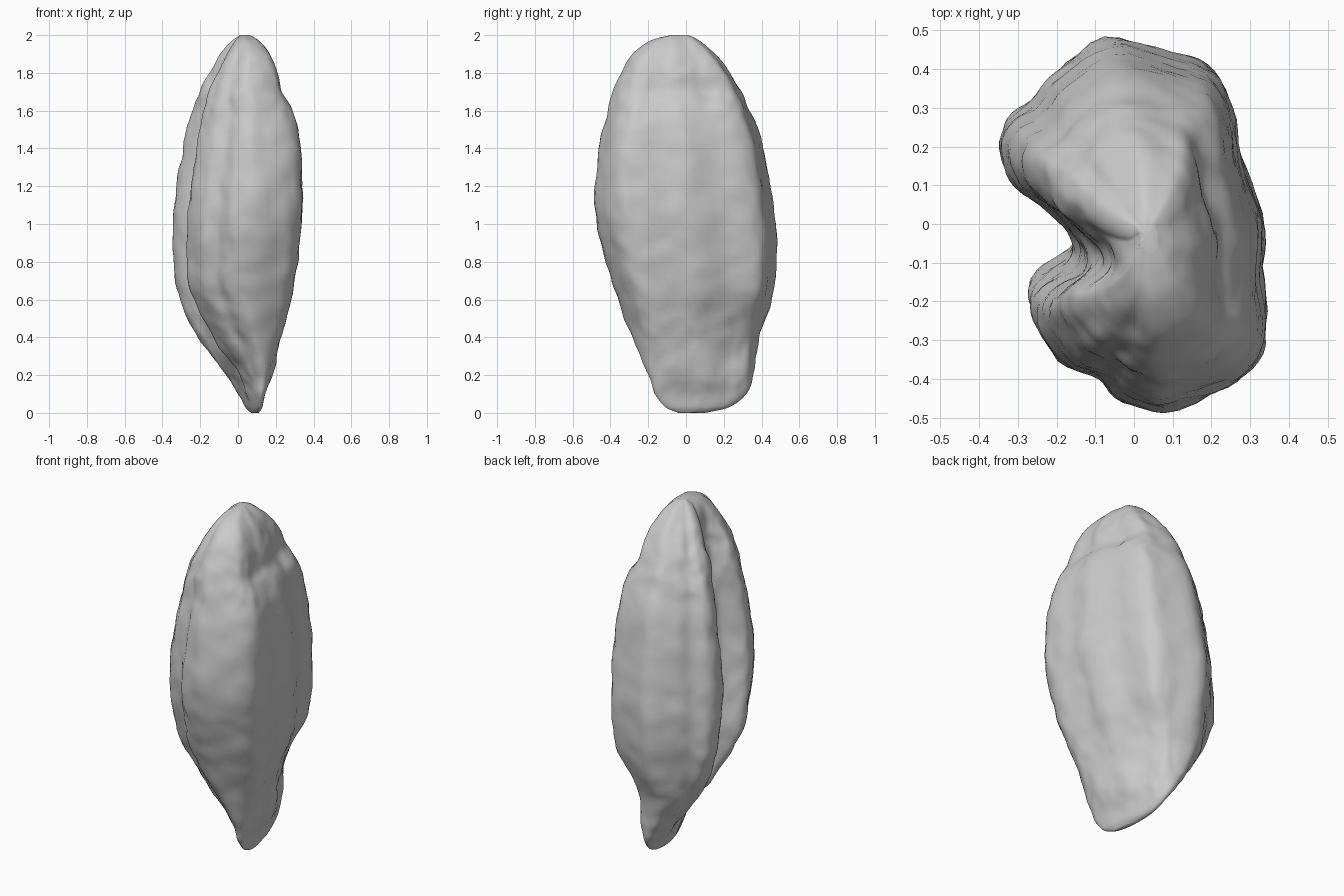
import bpy
import bmesh
import math
from mathutils import Vector, noise

if "Cube" in bpy.data.objects:
    bpy.data.objects.remove(bpy.data.objects["Cube"], do_unlink=True)

# Widest cross-section: two lobes with a groove between them on the -x side
SECTION = [
    (-.07, .49), (.1, .455), (.2, .42), (.25, .33), (.27, .2), (.33, .03),
    (.33, -.1), (.34, -.25), (.32, -.35), (.24, -.42), (.07, -.485),
    (-.03, -.46), (-.1, -.4), (-.18, -.37), (-.24, -.29), (-.27, -.21),
    (-.24, -.16), (-.17, -.11), (-.15, -.06), (-.17, -.01), (-.23, .05),
    (-.31, .11), (-.345, .19), (-.33, .27), (-.265, .32), (-.2, .4),
]
# Outline by height: z, min x, max x, min y, max y
OUTLINE = [
    (0, .07, .11, -.04, .1), (.03, .04, .13, -.11, .23),
    (.1, 0, .15, -.16, .32), (.2, -.07, .19, -.2, .36),
    (.4, -.22, .23, -.28, .39), (.6, -.31, .28, -.36, .45),
    (.85, -.345, .32, -.44, .48), (1.1, -.335, .34, -.485, .46),
    (1.4, -.29, .33, -.46, .41), (1.6, -.24, .29, -.41, .34),
    (1.7, -.2, .23, -.39, .29), (1.8, -.15, .21, -.34, .23),
    (1.9, -.09, .17, -.28, .15), (1.97, -.03, .11, -.19, .07),
    (2, .01, .06, -.07, .01),
]
AROUND = 4     # steps between section points
ALONG = 8      # steps between outline heights
TILT = .8      # turn of the flat foot across the section


def spline(a, b, c, d, t):
    """Smooth curve value between b and c."""
    return tuple(q + t * (r - p) / 2 + t * t * (p - 2.5 * q + 2 * r - s / 2)
                 + t ** 3 * (3 * (q - r) + s - p) / 2
                 for p, q, r, s in zip(a, b, c, d))


def resample(points, steps, closed):
    n = len(points)

    def at(i):
        return points[i % n] if closed else points[min(max(i, 0), n - 1)]

    spans = n if closed else n - 1
    result = [spline(at(i - 1), at(i), at(i + 1), at(i + 2), k / steps)
              for i in range(spans) for k in range(steps)]
    return result if closed else result + [points[-1]]


def bounds(values):
    return min(values), max(values)


# Section scaled to the unit square
section = resample(SECTION, AROUND, True)
x0, x1 = bounds([p[0] for p in section])
y0, y1 = bounds([p[1] for p in section])
unit = [((x - x0) / (x1 - x0), (y - y0) / (y1 - y0)) for x, y in section]


def foot_oval(u, v):
    """Slanted oval that the section turns into at the foot."""
    angle = math.atan2(v - .5, u - .5)
    return .5 + .5 * math.cos(angle + TILT), .5 + .5 * math.sin(angle)


def without_groove(u, v):
    """Section that the crown turns into, with the groove closed."""
    return (min(u, .12) if u < .5 and .25 < v < .65 else u), v


def shaped(u, v, z):
    foot = max(0, 1 - z / .65)
    crown = min(1, max(0, (z - 1.75) / .2))
    target = foot_oval(u, v) if foot else without_groove(u, v)
    blend = foot if foot else crown * .9
    return u + (target[0] - u) * blend, v + (target[1] - v) * blend


# Loft the kernel
bm = bmesh.new()
rings = []
for z, left, right, front, back in resample(OUTLINE, ALONG, False):
    ring = []
    for point in unit:
        u, v = shaped(*point, z)
        ring.append(bm.verts.new((left + (right - left) * u,
                                  front + (back - front) * v, z)))
    rings.append(ring)
count = len(unit)
for low, high in zip(rings, rings[1:]):
    for i in range(count):
        j = (i + 1) % count
        bm.faces.new((low[i], low[j], high[j], high[i]))

# Rounded caps
for ring in (rings[0], rings[-1]):
    centre = sum((v.co for v in ring), Vector()) / count
    tip = bm.verts.new(centre)
    for i in range(count):
        bm.faces.new((ring[i], ring[(i + 1) % count], tip))
bmesh.ops.recalc_face_normals(bm, faces=bm.faces)
bm.normal_update()

# Shallow lengthwise wrinkles, lumps and small dents
moves = []
for v in bm.verts:
    p = v.co
    wrinkle = noise.noise(Vector((p.x * 9, p.y * 9, p.z * 2.5)))
    lump = noise.noise(p * 9 + Vector((5, 3, 7)))
    dent = noise.noise(Vector((p.x * 20, p.y * 20, p.z * 14)))
    fade = min(1, .2 + 4 * min(p.z, 2 - p.z))
    moves.append(v.normal * fade * (.008 * wrinkle + .007 * lump + .006 * dent))
for v, move in zip(bm.verts, moves):
    v.co += move

# Settle on the ground
low = min(v.co.z for v in bm.verts)
bmesh.ops.translate(bm, verts=bm.verts, vec=(0, 0, -low))

mesh = bpy.data.meshes.new("kernel")
bm.to_mesh(mesh)
bm.free()
kernel = bpy.data.objects.new("kernel", mesh)
bpy.context.collection.objects.link(kernel)

# Plain grey surface
grey = bpy.data.materials.new("light grey")
grey.use_nodes = True
colour = (.6, .6, .6, 1)
grey.diffuse_color = colour
grey.node_tree.nodes["Principled BSDF"].inputs["Base Color"].default_value = colour
mesh.materials.append(grey)

for face in mesh.polygons:
    face.use_smooth = True
